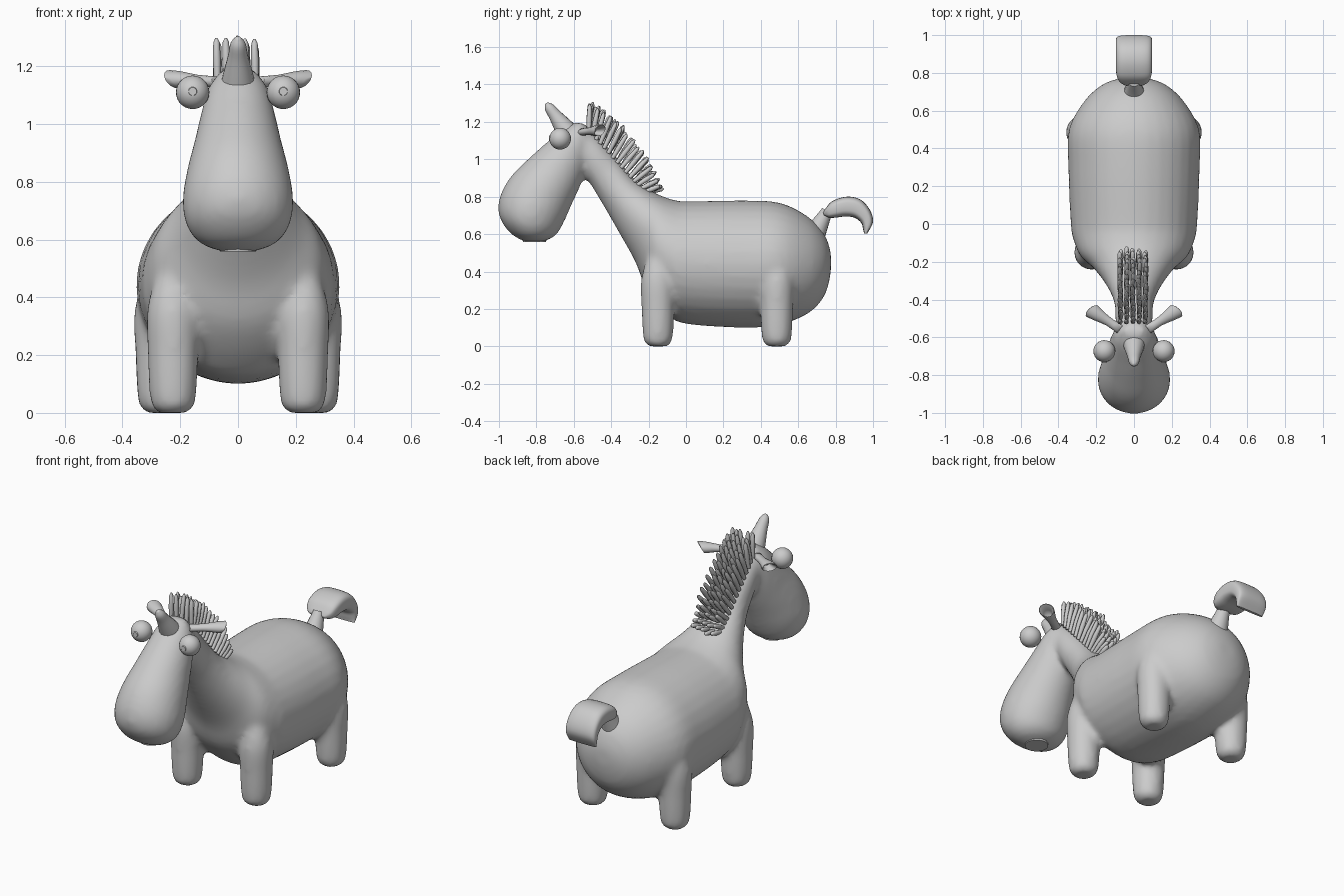
import bpy, bmesh, math, random
from mathutils import Vector as V

if "Cube" in bpy.data.objects:
    bpy.data.objects.remove(bpy.data.objects["Cube"])

random.seed(4)


def finish(bm, name, angle=60):
    bmesh.ops.recalc_face_normals(bm, faces=bm.faces)
    me = bpy.data.meshes.new(name)
    bm.to_mesh(me)
    bm.free()
    ob = bpy.data.objects.new(name, me)
    bpy.context.collection.objects.link(ob)
    bpy.ops.object.select_all(action='DESELECT')
    ob.select_set(True)
    bpy.context.view_layer.objects.active = ob
    bpy.ops.object.shade_smooth_by_angle(angle=math.radians(angle))
    return ob


def catmull(a, b, c, d, t):
    return 0.5 * (2 * b + (c - a) * t + (2 * a - 5 * b + 4 * c - d) * t * t
                  + (3 * b - a - 3 * c + d) * t ** 3)


def loft(bm, stations, n=24, power=2.0, sub=4):
    """Skin rings given as (centre, u half-axis, v half-axis)."""
    st = [tuple(V(p) for p in s) for s in stations]
    dense = []
    for i in range(len(st) - 1):
        q = [st[max(i - 1, 0)], st[i], st[i + 1], st[min(i + 2, len(st) - 1)]]
        for k in range(sub):
            dense.append([catmull(*(s[j] for s in q), k / sub) for j in range(3)])
    dense.append(st[-1])
    rings = []
    for c, u, v in dense:
        ring = []
        for k in range(n):
            a = 2 * math.pi * k / n
            ca, sa = math.cos(a), math.sin(a)
            x = math.copysign(abs(ca) ** (2 / power), ca)
            y = math.copysign(abs(sa) ** (2 / power), sa)
            ring.append(bm.verts.new(c + u * x + v * y))
        rings.append(ring)
    for r, s in zip(rings, rings[1:]):
        for k in range(n):
            bm.faces.new((r[k], r[(k + 1) % n], s[(k + 1) % n], s[k]))
    bm.faces.new(rings[0])
    bm.faces.new(rings[-1])


def side_loft(bm, pairs, **kw):
    """Rings from two side-view points (y, z) and a half width."""
    st = []
    for y1, z1, y2, z2, w in pairs:
        a, b = V((0, y1, z1)), V((0, y2, z2))
        st.append(((a + b) / 2, (w, 0, 0), (b - a) / 2))
    loft(bm, st, **kw)


def tube(bm, pts, radii, **kw):
    """Straight round tube with varying radius."""
    pts = [V(p) for p in pts]
    d = (pts[-1] - pts[0]).normalized()
    u = d.orthogonal().normalized()
    w = d.cross(u)
    loft(bm, [(p, u * r, w * r) for p, r in zip(pts, radii)], **kw)


# Body: torso with neck, head and four legs fused into one soft skin
bm = bmesh.new()
side_loft(bm, [
    (.775, .40, .775, .50, .06), (.745, .28, .74, .60, .16), (.66, .18, .65, .695, .26),
    (.50, .115, .50, .768, .345), (.30, .10, .30, .78, .348), (0, .12, 0, .775, .335),
    (-.10, .17, -.06, .782, .322), (-.21, .30, -.12, .80, .285), (-.27, .45, -.19, .835, .215),
    (-.365, .62, -.28, .90, .145), (-.455, .775, -.37, 1.01, .105),
    (-.54, .91, -.45, 1.10, .10), (-.62, 1.0, -.53, 1.175, .09)], n=32)
side_loft(bm, [
    (-.59, 1.20, -.53, 1.185, .05), (-.665, 1.16, -.50, 1.10, .10), (-.745, 1.09, -.52, .98, .128),
    (-.835, 1.01, -.56, .87, .15), (-.935, .91, -.61, .76, .177), (-.995, .80, -.65, .67, .192),
    (-1.0, .70, -.69, .60, .178), (-.945, .61, -.74, .568, .13), (-.87, .562, -.79, .557, .06)], n=32)
for s in (-1, 1):
    for x, y in ((.225, -.15), (.268, .485)):
        tube(bm, [(s * x, y, z) for z in (0, .02, .07, .20, .36, .50)],
             [.05, .072, .082, .088, .09, .05])
body = finish(bm, "body", 180)
rem = body.modifiers.new("fuse", 'REMESH')
rem.mode = 'VOXEL'
rem.voxel_size = .017
rem.use_smooth_shade = True
sm = body.modifiers.new("soften", 'SMOOTH')
sm.factor = .5
sm.iterations = 8

# Mouth disc under the muzzle
bm = bmesh.new()
tube(bm, [(0, -.81, .58), (0, -.81, .558)], [.065, .062], sub=1)
finish(bm, "mouth", 30)

# Eyes with small pupils
for s, side in ((-1, "right"), (1, "left")):
    bm = bmesh.new()
    bmesh.ops.create_uvsphere(bm, u_segments=24, v_segments=14, radius=.058)
    bmesh.ops.translate(bm, verts=bm.verts, vec=(s * .157, -.673, 1.11))
    finish(bm, side + "_eye")
    bm = bmesh.new()
    tube(bm, [(s * .157, -.72, 1.113), (s * .157, -.733, 1.113)], [.018, .014], n=12, sub=1)
    finish(bm, side + "_pupil", 30)

    # Ears: flared cups, scooped at the end
    bm = bmesh.new()
    ear = []
    for x, y, z, u, v in ((.07, -.56, 1.145, .026, .024), (.13, -.52, 1.15, .024, .024),
                          (.18, -.49, 1.155, .033, .031), (.222, -.461, 1.155, .042, .037),
                          (.216, -.465, 1.152, .032, .029), (.175, -.495, 1.15, .018, .016)):
        ear.append(((s * x, y, z), (s * .72 * u, -.69 * u, 0), (s * .42 * v, .3 * v, .86 * v)))
    loft(bm, ear, n=16, sub=2)
    finish(bm, side + "_ear")

# Horn
bm = bmesh.new()
tube(bm, [(0, -.625, 1.13), (0, -.66, 1.18), (0, -.70, 1.235), (0, -.732, 1.278), (0, -.747, 1.30)],
     [.062, .05, .035, .026, .008], n=16)
finish(bm, "horn")

# Mane: rows of strands fanning out along the back of the neck
roots = [(-.52, 1.15), (-.45, 1.07), (-.37, .98), (-.29, .89), (-.22, .825)]
tips = [(-.505, 1.30), (-.385, 1.225), (-.285, 1.105), (-.20, .99), (-.13, .85)]
bm = bmesh.new()
ROWS = 15
for i in range(ROWS):
    f = i / (ROWS - 1) * 3.999
    k, t = int(f), f - int(f)
    for j in range(5):
        x = -.072 + .033 * j
        a = V((x, *V(roots[k]).lerp(V(roots[k + 1]), t)))
        b = V((x, *V(tips[k]).lerp(V(tips[k + 1]), t)))
        b += V((random.uniform(-.005, .005), random.uniform(-.012, .012), random.uniform(-.01, .01)))
        tube(bm, [a, a.lerp(b, .5), a.lerp(b, .9), b], [.011, .014, .011, .004], n=8, sub=1)
finish(bm, "mane")

# Tail: short stem and a wide curled tuft
bm = bmesh.new()
tube(bm, [(0, .69, .61), (0, .72, .66), (0, .755, .725)], [.06, .045, .03], n=16)
finish(bm, "tail_stem")
bm = bmesh.new()
side_loft(bm, [
    (.738, .70, .733, .715, .05), (.765, .688, .748, .74, .078), (.80, .688, .785, .778, .093),
    (.85, .694, .86, .80, .096), (.90, .688, .932, .785, .096), (.937, .66, .983, .73, .096),
    (.947, .625, 1.0, .665, .095), (.952, .603, .968, .602, .088)], n=32, power=3.5)
finish(bm, "tail_tuft")
